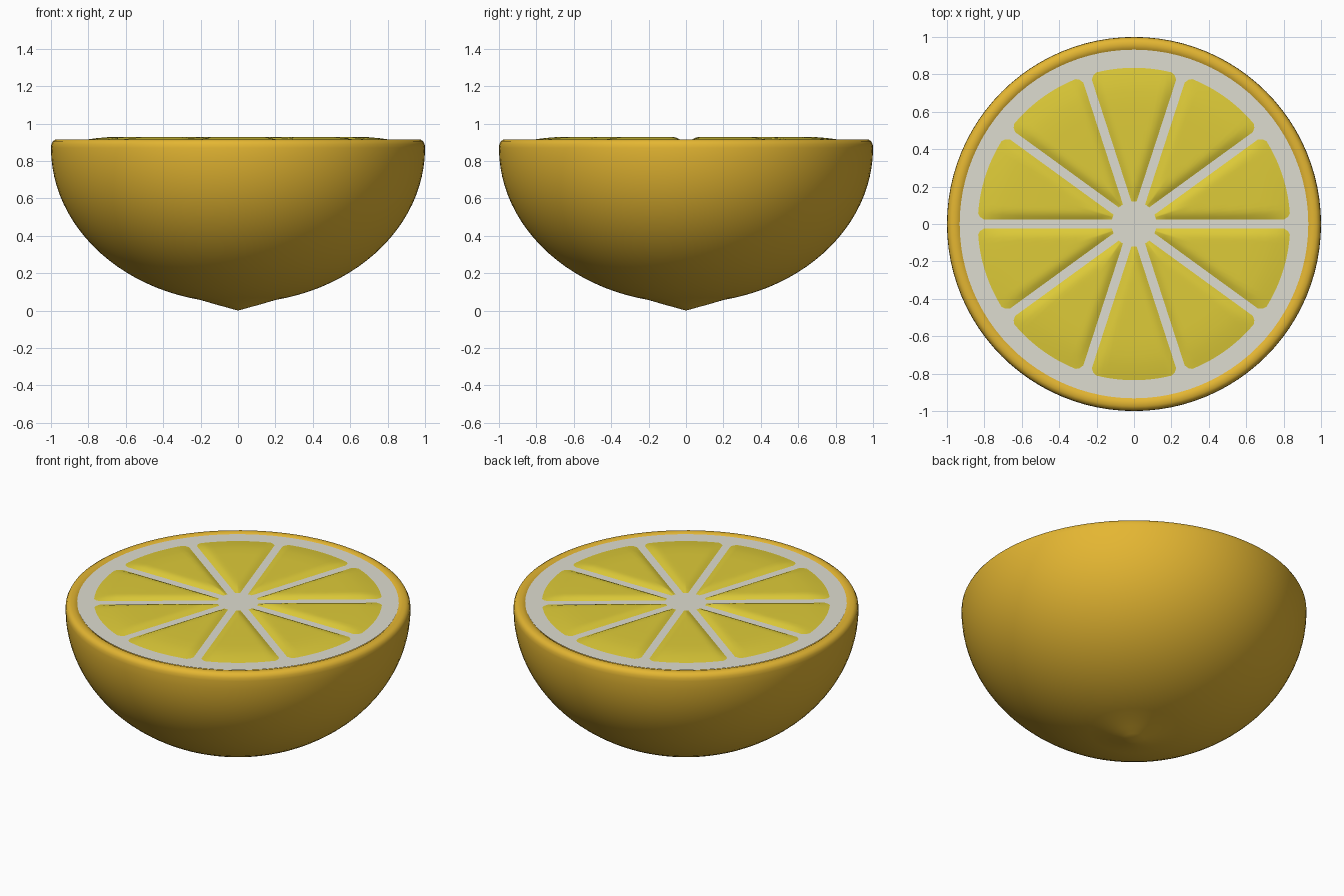
import bpy, bmesh, math

if "Cube" in bpy.data.objects:
    bpy.data.objects.remove(bpy.data.objects["Cube"])


def material(name, r, g, b):
    lin = [((c / 255 + 0.055) / 1.055) ** 2.4 for c in (r, g, b)]
    m = bpy.data.materials.new(name)
    m.diffuse_color = (*lin, 1)
    m.use_nodes = True
    m.node_tree.nodes["Principled BSDF"].inputs["Base Color"].default_value = m.diffuse_color
    return m


rind_mat = material("golden rind", 228, 182, 50)
pith_mat = material("white pith", 222, 220, 208)
flesh_mat = material("yellow flesh", 222, 203, 56)


def finish(name, bm, mat, angle):
    bmesh.ops.remove_doubles(bm, verts=bm.verts, dist=1e-5)
    bmesh.ops.recalc_face_normals(bm, faces=bm.faces)
    me = bpy.data.meshes.new(name)
    bm.to_mesh(me)
    bm.free()
    me.materials.append(mat)
    ob = bpy.data.objects.new(name, me)
    bpy.context.collection.objects.link(ob)
    bpy.ops.object.select_all(action='DESELECT')
    ob.select_set(True)
    bpy.context.view_layer.objects.active = ob
    bpy.ops.object.shade_smooth_by_angle(angle=math.radians(angle))
    return ob


def lathe(name, profile, mat, steps=96):
    bm = bmesh.new()
    vs = [bm.verts.new((r, 0, z)) for r, z in profile]
    es = [bm.edges.new(p) for p in zip(vs, vs[1:])]
    bmesh.ops.spin(bm, geom=vs + es, cent=(0, 0, 0), axis=(0, 0, 1),
                   angle=math.tau, steps=steps, use_duplicate=False)
    return finish(name, bm, mat, 50)


# Rind: pointed tip, elliptical bowl, rounded lip
bowl = [(math.sin(a), 0.87 - 0.83 * math.cos(a))
        for a in (math.radians(11.5 + 78.5 * i / 22) for i in range(23))]
lip = [(0.998, 0.89), (0.99, 0.906), (0.975, 0.915),
       (0.955, 0.916), (0.94, 0.912), (0.928, 0.904)]
lathe("rind", [(0, 0.0), (0.06, 0.017), (0.12, 0.033)] + bowl + lip, rind_mat)

# Pith: flat disc filling the rind
lathe("pith", [(0, 0.91), (0.932, 0.91)], pith_mat)

# Flesh: ten gently domed wedges, separated by thin pith walls
R_IN, R_OUT, GAP, BASE, RISE = 0.12, 0.835, 0.024, 0.911, 0.017
ROWS = [0.0, 0.03, 0.08, 0.16, 0.28, 0.42, 0.56, 0.70, 0.82, 0.90, 0.955, 0.985, 1.0]
COLS = 16


def wedge(index):
    bm = bmesh.new()
    mid = math.radians(18 + 36 * index)
    grid = []
    for t in ROWS:
        r = R_IN + (R_OUT - R_IN) * t
        half = math.radians(18) - math.asin(GAP / r)
        half -= 0.04 * max(0, (t - 0.955) / 0.045) ** 2      # clipped outer corners
        row = []
        for j in range(COLS + 1):
            s = 2 * j / COLS - 1
            a = mid + half * s
            side = min(1, (1 - abs(s)) * half * r / 0.05)
            ends = min(1, (R_OUT - r) / 0.17, (r - R_IN) / 0.06)
            dome = math.sin(side * math.pi / 2) * math.sin(max(0, ends) * math.pi / 2)
            row.append(bm.verts.new((r * math.cos(a), r * math.sin(a), BASE + RISE * dome)))
        grid.append(row)
    for r0, r1 in zip(grid, grid[1:]):
        for j in range(COLS):
            bm.faces.new((r0[j], r1[j], r1[j + 1], r0[j + 1]))
    finish(f"flesh_wedge_{index + 1}", bm, flesh_mat, 50)


for i in range(10):
    wedge(i)
